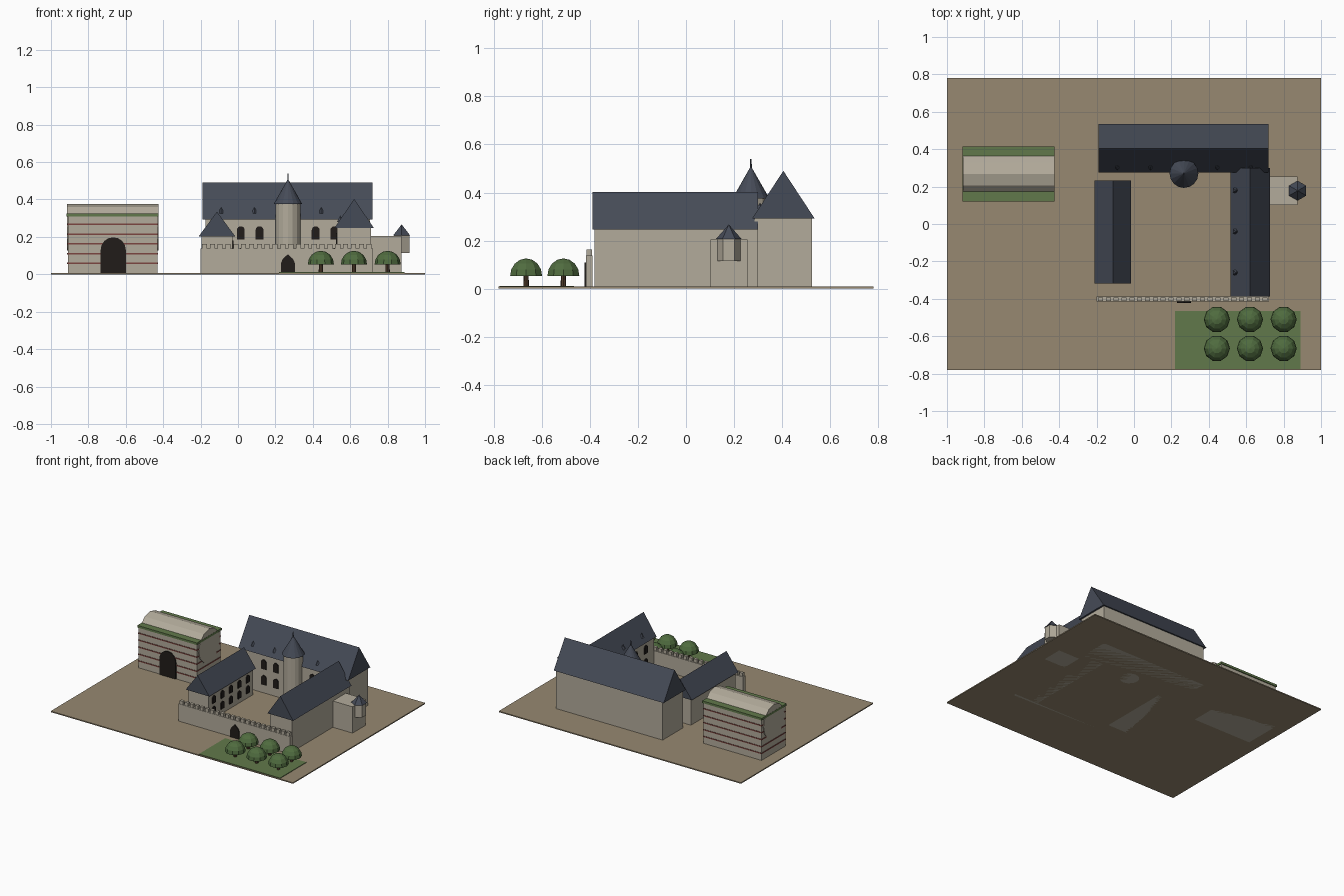
import bpy
from math import pi, sin, cos
from mathutils import Vector, Matrix

if "Cube" in bpy.data.objects:
    bpy.data.objects.remove(bpy.data.objects["Cube"])


def material(name, rgb):
    m = bpy.data.materials.new(name)
    m.diffuse_color = (*rgb, 1)
    m.use_nodes = True
    m.node_tree.nodes["Principled BSDF"].inputs["Base Color"].default_value = m.diffuse_color
    return m


STONE = material("stone", (0.45, 0.41, 0.33))
SLATE = material("slate", (0.06, 0.07, 0.095))
EARTH = material("earth", (0.31, 0.25, 0.165))
GREEN = material("green", (0.12, 0.19, 0.07))
LEAF = material("leaf", (0.08, 0.15, 0.05))
BRICK = material("brick", (0.2, 0.06, 0.05))
DARK = material("dark", (0.015, 0.012, 0.01))
WOOD = material("wood", (0.08, 0.045, 0.025))
G = 0.008  # ground surface height


def prism(name, profile, origin, u, v, sweep, mat):
    """Extrude a 2D profile, laid out on axes u and v, along the sweep vector."""
    o, u, v, s = (Vector(a) for a in (origin, u, v, sweep))
    n = len(profile)
    ring = [o + u * a + v * b for a, b in profile]
    faces = [list(range(n))[::-1], list(range(n, 2 * n))]
    faces += [(i, (i + 1) % n, n + (i + 1) % n, n + i) for i in range(n)]
    if u.cross(v).dot(s) < 0:
        faces = [f[::-1] for f in faces]
    me = bpy.data.meshes.new(name)
    me.from_pydata(ring + [p + s for p in ring], [], faces)
    ob = bpy.data.objects.new(name, me)
    bpy.context.collection.objects.link(ob)
    me.materials.append(mat)
    return ob


def box(name, x0, x1, y0, y1, z0, z1, mat=STONE):
    return prism(name, [(x0, y0), (x1, y0), (x1, y1), (x0, y1)], (0, 0, z0),
                 (1, 0, 0), (0, 1, 0), (0, 0, z1 - z0), mat)


def gable(name, x0, x1, y0, y1, z0, z1, along):
    if along == 'x':
        return prism(name, [(y0, z0), (y1, z0), ((y0 + y1) / 2, z1)], (x0, 0, 0),
                     (0, 1, 0), (0, 0, 1), (x1 - x0, 0, 0), SLATE)
    return prism(name, [(x0, z0), (x1, z0), ((x0 + x1) / 2, z1)], (0, y0, 0),
                 (1, 0, 0), (0, 0, 1), (0, y1 - y0, 0), SLATE)


def cone(name, x, y, z0, z1, r0, r1, n, mat):
    bpy.ops.mesh.primitive_cone_add(vertices=n, radius1=r0, radius2=r1, depth=z1 - z0,
                                    location=(x, y, (z0 + z1) / 2))
    ob = bpy.context.object
    ob.name = name
    ob.data.materials.append(mat)
    return ob


def arch(name, centre, side, normal, w, h, pointed=False):
    """Thin dark arched panel; centre is the middle of the sill, on the wall."""
    r = w / 2
    if pointed:
        top = [(r, h * .5), (r * .75, h * .73), (0, h), (-r * .75, h * .73), (-r, h * .5)]
    else:
        top = [(r * cos(pi * i / 8), h - r + r * sin(pi * i / 8)) for i in range(9)]
    return prism(name, [(-r, 0), (r, 0)] + top, centre, side, (0, 0, 1),
                 Vector(normal) * 0.007, DARK)


box("ground", -1, 1, -0.78, 0.78, 0, G, EARTH)

# Ancient bath hall: banded body, green ledge, half-buried barrel vault
box("bath_body", -0.91, -0.43, 0.128, 0.408, 0, 0.312)
for z in (0.06, 0.11, 0.163, 0.215, 0.267):
    box("bath_brick_band", -0.913, -0.427, 0.125, 0.411, z - 0.004, z + 0.004, BRICK)
box("bath_ledge", -0.916, -0.424, 0.121, 0.415, 0.31, 0.326, GREEN)
vault = cone("bath_vault", 0, 0, -0.245, 0.245, 0.124, 0.124, 12, STONE)
vault.matrix_world = Matrix.Translation((-0.67, 0.268, 0.252)) @ Matrix.Rotation(pi / 2, 4, 'Y')
arch("bath_door", (-0.667, 0.128, G), (1, 0, 0), (0, -1, 0), 0.135, 0.19)

# Main hall and two wings
box("main_hall", -0.175, 0.705, 0.285, 0.525, 0, 0.295)
gable("main_roof", -0.19, 0.718, 0.275, 0.535, 0.292, 0.49, 'x')
box("east_wing", 0.53, 0.712, -0.38, 0.3, 0, 0.25)
gable("east_roof", 0.515, 0.727, -0.388, 0.3, 0.247, 0.403, 'y')
box("west_wing", -0.195, -0.03, -0.305, 0.22, 0, 0.205)
gable("west_roof", -0.21, -0.015, -0.317, 0.232, 0.203, 0.335, 'y')

# Courtyard windows in two rows
for x in (0.015, 0.115, 0.415, 0.515):
    for z in (0.07, 0.187):
        arch("main_window", (x, 0.285, z), (1, 0, 0), (0, -1, 0), 0.042, 0.07)
for i in range(5):
    for row in range(2):
        arch("west_window", (-0.03, -0.245 + i * 0.1, 0.045 + row * 0.08),
             (0, 1, 0), (1, 0, 0), 0.036, 0.055)
        arch("east_window", (0.53, -0.28 + i * 0.12, 0.06 + row * 0.1),
             (0, 1, 0), (-1, 0, 0), 0.036, 0.06)

# Dormers
for x in (-0.09, 0.088, 0.445, 0.625):
    cone("main_dormer", x, 0.308, 0.325, 0.358, 0.02, 0, 4, SLATE)
for y in (0.18, -0.04, -0.26):
    cone("east_dormer", 0.547, y, 0.28, 0.315, 0.02, 0, 6, SLATE)

# Stair tower
cone("stair_tower", 0.267, 0.27, 0, 0.378, 0.067, 0.067, 16, STONE)
cone("stair_tower_roof", 0.267, 0.27, 0.375, 0.51, 0.077, 0, 16, SLATE)
cone("stair_tower_finial", 0.267, 0.27, 0.495, 0.54, 0.004, 0.003, 6, SLATE)

# Crenellated curtain wall with gate
box("curtain_wall", -0.2, 0.722, -0.415, -0.388, 0, 0.137)
N = 22
step = 0.922 / N
for i in range(N):
    x = -0.2 + (i + 0.5) * step
    box("merlon", x - 0.0135, x + 0.0135, -0.413, -0.392, 0.137, 0.162)
arch("gate", (0.267, -0.415, G), (1, 0, 0), (0, -1, 0), 0.075, 0.1, True)

# Chapel with hexagonal oriel
box("chapel", 0.7, 0.875, 0.102, 0.255, 0, 0.204)
cone("oriel", 0.875, 0.178, 0.115, 0.21, 0.048, 0.048, 6, STONE)
cone("oriel_roof", 0.875, 0.178, 0.207, 0.267, 0.053, 0, 6, SLATE)

# Garden with domed trees
box("lawn", 0.22, 0.89, -0.776, -0.465, G, 0.012, GREEN)
rings = [(0.07, 0.052), (0.065, 0.08), (0.05, 0.104), (0.027, 0.12), (0, 0.126)]
for x in (0.443, 0.62, 0.8):
    for y in (-0.51, -0.665):
        cone("tree_trunk", x, y, G, 0.06, 0.012, 0.01, 8, WOOD)
        verts = [(x + r * cos(pi * k / 5), y + r * sin(pi * k / 5), z)
                 for r, z in rings[:-1] for k in range(10)] + [(x, y, rings[-1][1])]
        faces = [tuple(range(9, -1, -1))]
        for j in range(3):
            faces += [(j * 10 + k, j * 10 + (k + 1) % 10, j * 10 + 10 + (k + 1) % 10,
                       j * 10 + 10 + k) for k in range(10)]
        faces += [(30 + k, 30 + (k + 1) % 10, 40) for k in range(10)]
        me = bpy.data.meshes.new("tree_crown")
        me.from_pydata(verts, [], faces)
        me.materials.append(LEAF)
        bpy.context.collection.objects.link(bpy.data.objects.new("tree_crown", me))
